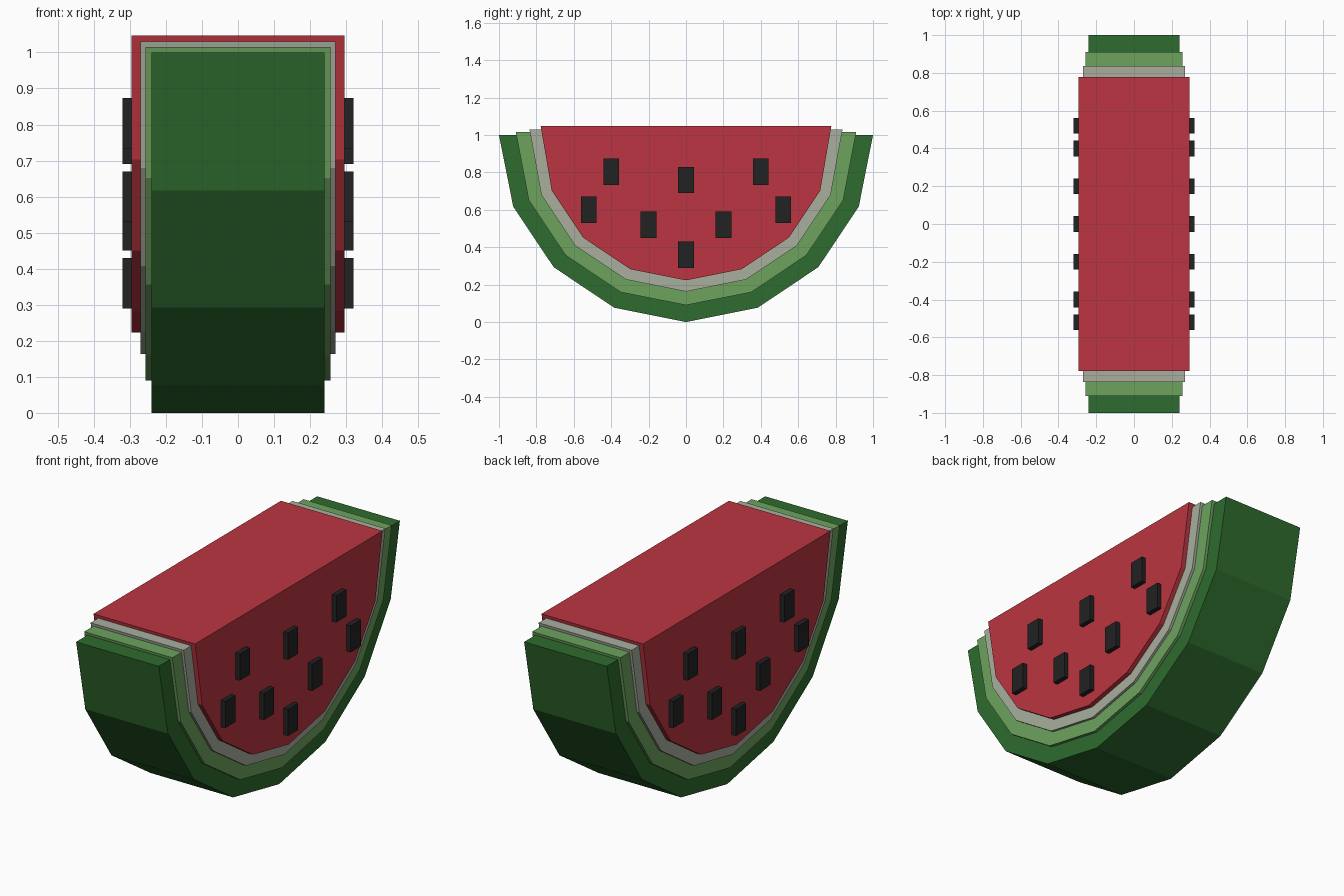
import bpy, bmesh, math

if "Cube" in bpy.data.objects:
    bpy.data.objects.remove(bpy.data.objects["Cube"])


def material(name, rgb):
    lin = [((c / 255 + 0.055) / 1.055) ** 2.4 for c in rgb]
    m = bpy.data.materials.new(name)
    m.diffuse_color = (*lin, 1)
    m.use_nodes = True
    m.node_tree.nodes["Principled BSDF"].inputs["Base Color"].default_value = m.diffuse_color
    return m


def finish(name, bm, mat):
    bmesh.ops.recalc_face_normals(bm, faces=bm.faces)
    me = bpy.data.meshes.new(name)
    bm.to_mesh(me)
    bm.free()
    me.materials.append(mat)
    ob = bpy.data.objects.new(name, me)
    bpy.context.collection.objects.link(ob)


def half_disc(name, radius, top, half_width, mat):
    """Eight-sided half disc centred on z = 1, its cut edge raised to top."""
    bm = bmesh.new()
    verts = []
    for i in range(9):
        a = math.pi + math.pi * i / 8
        z = top if i in (0, 8) else 1 + radius * math.sin(a)
        verts.append(bm.verts.new((-half_width, radius * math.cos(a), z)))
    face = bm.faces.new(verts)
    ext = bmesh.ops.extrude_face_region(bm, geom=[face])
    moved = [g for g in ext["geom"] if isinstance(g, bmesh.types.BMVert)]
    bmesh.ops.translate(bm, verts=moved, vec=(2 * half_width, 0, 0))
    finish(name, bm, mat)


# Nested layers: rind to flesh
half_disc("outer_rind", 1.0, 1.0, 0.24, material("dark green", (46, 107, 46)))
half_disc("inner_rind", 0.91, 1.015, 0.256, material("light green", (109, 163, 94)))
half_disc("pale_rind", 0.837, 1.03, 0.27, material("pale grey", (168, 175, 158)))
half_disc("flesh", 0.777, 1.047, 0.295, material("red", (187, 53, 65)))

# Seeds on both cut faces, mirrored front to back
black = material("black", (34, 34, 34))
spots = [(0, 0.76), (0, 0.36)]
for y, z in ((0.4, 0.803), (0.52, 0.60), (0.2, 0.52)):
    spots += [(y, z), (-y, z)]
for side, label in ((1, "right"), (-1, "left")):
    for n, (y, z) in enumerate(spots):
        bm = bmesh.new()
        bmesh.ops.create_cube(bm, size=1)
        bmesh.ops.scale(bm, verts=bm.verts, vec=(0.04, 0.084, 0.14))
        bmesh.ops.translate(bm, verts=bm.verts, vec=(side * 0.3, y, z))
        finish(f"seed_{label}_{n + 1}", bm, black)
